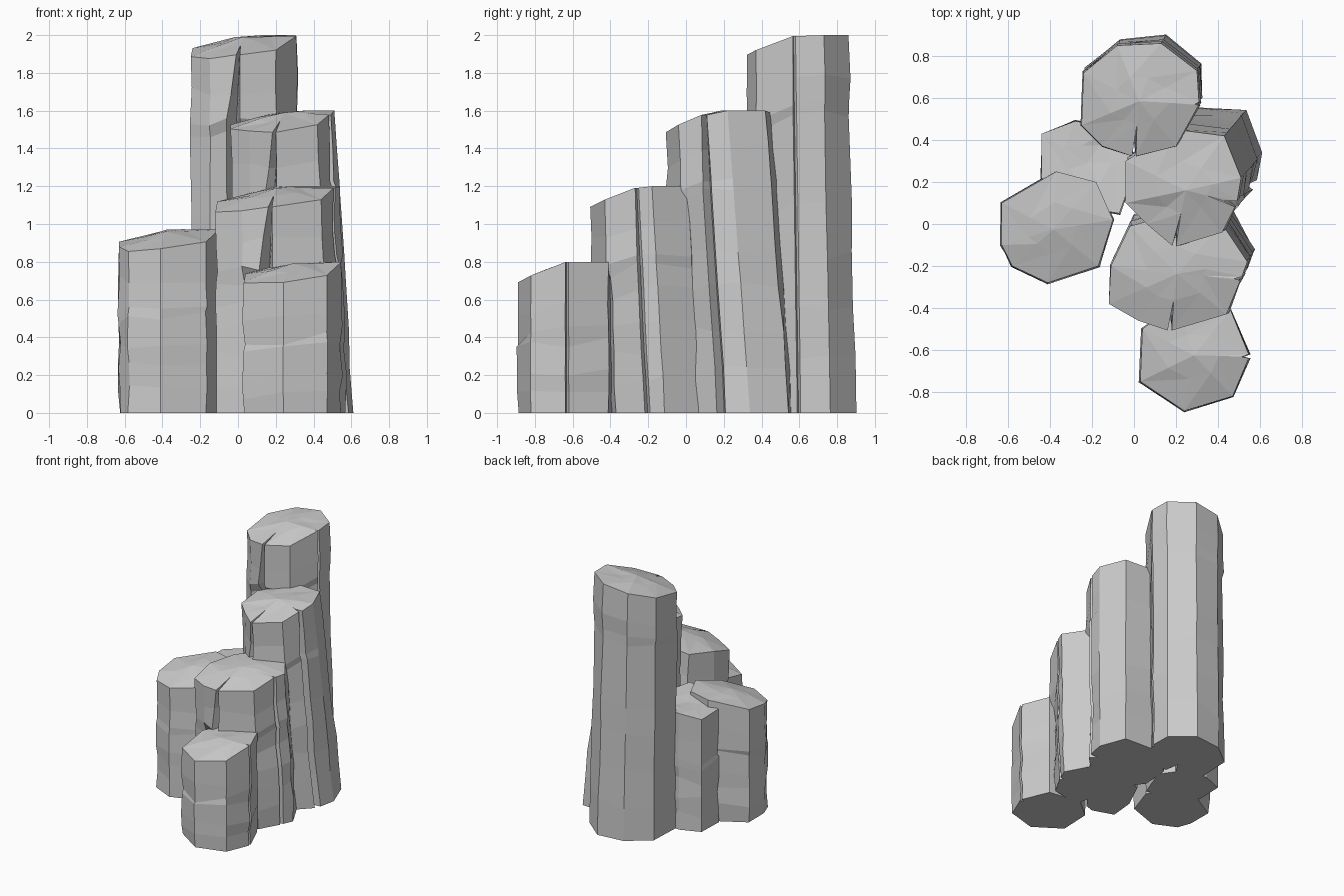
import bpy, bmesh, random
from mathutils import Vector

random.seed(7)
if "Cube" in bpy.data.objects:
    bpy.data.objects.remove(bpy.data.objects["Cube"])

stone = bpy.data.materials.new("grey_stone")
stone.use_nodes = True
stone.diffuse_color = (0.6, 0.6, 0.6, 1)
stone.node_tree.nodes["Principled BSDF"].inputs["Base Color"].default_value = (0.6, 0.6, 0.6, 1)


def noise(a):
    return random.uniform(-a, a)


def column(name, outline, height, lean=(0, 0), cracks={}, undercut={}, drop=(0.1, 0.07)):
    """Loft a roughly hewn column that spreads towards lean at its foot.
    cracks: corner -> (depth, top width, bottom width);
    undercut: corner -> how far it recedes below the front slab."""
    pts = [Vector(p) for p in outline]
    n = len(pts)
    centre = sum(pts, Vector((0, 0))) / n
    lean = Vector(lean)

    def top_z(p):
        u, v = (p - centre) / 0.27
        return height - drop[0] * max(0, -v) - drop[1] * max(0, -u)

    # Ring heights, with a close pair under the slab
    under = (height - 0.42) / height
    levels = [t for t in (0, 0.14, 0.28, 0.42, 0.55) if t < under - 0.06]
    levels += [under, under + 0.06 / height, 1 - 0.2 / height, 1]

    def ring_points(t):
        ring = []
        for i, p in enumerate(pts):
            inward = (centre - p).normalized()
            q = p + inward * (noise(0.009) if t < 1 else 0)
            if t <= under:
                q += inward * undercut.get(i, 0)
            if lean.length:
                q += lean * (1 - t) * (0.6 - 0.4 * inward.dot(lean.normalized()))
            if i in cracks:
                depth, w1, w0 = cracks[i]
                w = w1 + (w0 - w1) * min(1, (1 - t) * height / 0.4)
                before = (pts[i - 1] - p).normalized()
                after = (pts[(i + 1) % n] - p).normalized()
                group = [q + before * w, q + inward * depth + before * w * 0.3,
                         q + after * 0.01]
            else:
                group = [q]
            z = t * top_z(p) + (noise(0.03) if 0 < t < 1 else 0)
            ring += [(i, g, z) for g in group]
        return ring

    bm = bmesh.new()
    rings = []
    for t in levels:
        ring = ring_points(t)
        rings.append([bm.verts.new((p.x, p.y, z)) for _, p, z in ring])
    corner = [i for i, _, _ in ring]
    m = len(corner)
    for low, high in zip(rings, rings[1:]):
        for i in range(m):
            j = (i + 1) % m
            bm.faces.new((low[i], low[j], high[j], high[i]))
    bm.faces.new(rings[0][::-1])

    # Uneven broken top
    inner = []
    for p in pts:
        q = centre.lerp(p, 0.45 + noise(0.06))
        inner.append(bm.verts.new((q.x, q.y, top_z(q) - 0.005 + noise(0.008))))
    hub = bm.verts.new((centre.x, centre.y, height - 0.01))
    for i in range(m):
        j = (i + 1) % m
        a, b = rings[-1][i], rings[-1][j]
        c, d = inner[corner[i]], inner[corner[j]]
        bm.faces.new((a, b, d))
        if c != d:
            bm.faces.new((a, d, c))
            bm.faces.new((c, d, hub))

    mesh = bpy.data.meshes.new(name)
    bm.to_mesh(mesh)
    bm.free()
    mesh.materials.append(stone)
    obj = bpy.data.objects.new(name, mesh)
    bpy.context.collection.objects.link(obj)


# Stepped row of columns, from the back to the front
column("back_column",
       [(-.25, .47), (-.15, .37), (0, .32), (.2, .37), (.31, .57), (.3, .73),
        (.13, .86), (-.08, .85), (-.24, .72)],
       2.0, (.02, .035), {2: (.11, .01, .07), 4: (.02, .005, .01)}, {2: .05, 3: .02})
column("upper_middle_column",
       [(-.04, .1), (.06, 0), (.19, -.11), (.42, -.04), (.49, .1), (.51, .22),
        (.43, .42), (.2, .45), (-.04, .3)],
       1.6, (.11, .13), {2: (.07, .01, .07), 4: (.06, .02, .04)}, {2: .08, 3: .03})
column("lower_middle_column",
       [(-.12, -.38), (.02, -.46), (.17, -.51), (.44, -.43), (.51, -.26), (.54, -.18),
        (.42, 0), (.2, .05), (-.02, -.01), (-.11, -.2)],
       1.2, (.04, .08), {2: (.1, .01, .07), 4: (.03, .01, .02)}, {1: .03, 2: .08, 3: .03})
column("front_column",
       [(.03, -.75), (.24, -.89), (.47, -.82), (.55, -.63), (.46, -.41), (.2, -.38), (.04, -.5)],
       0.8, cracks={3: (.035, .01, .01)})

# Shorter columns at the side
column("side_column",
       [(-.63, -.1), (-.58, -.2), (-.41, -.28), (-.17, -.2), (-.1, .02), (-.18, .2),
        (-.37, .25), (-.63, .1)],
       0.97)
column("side_rear_column",
       [(-.44, .22), (-.25, .08), (-.07, .05), (.02, .3), (-.1, .46), (-.28, .49), (-.44, .43)],
       0.94, drop=(-0.02, 0.05))
